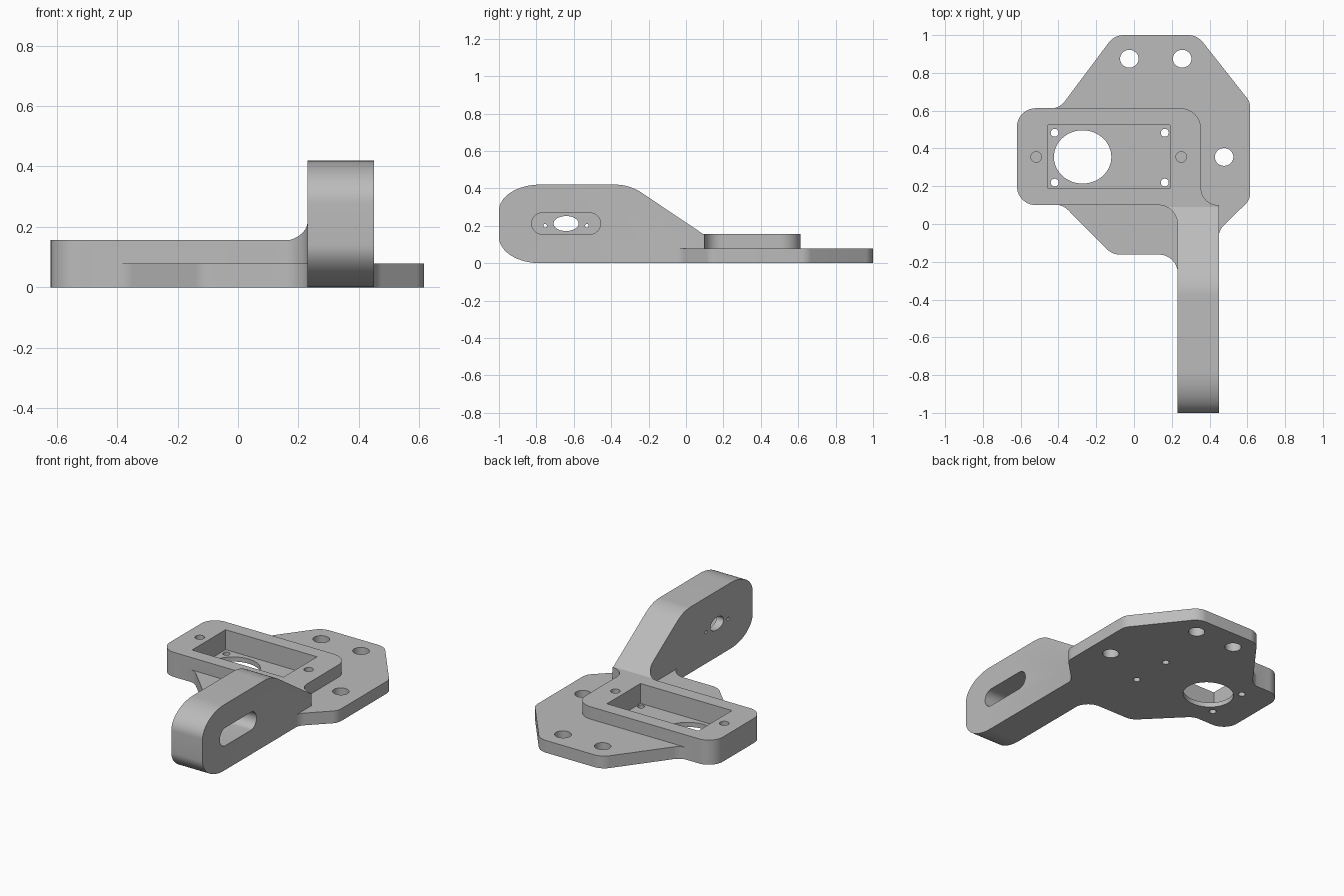
import bpy, bmesh, math
from mathutils import Vector

if "Cube" in bpy.data.objects:
    bpy.data.objects.remove(bpy.data.objects["Cube"])

grey = bpy.data.materials.new("plain grey")
grey.diffuse_color = (0.5, 0.5, 0.5, 1)
grey.use_nodes = True
grey.node_tree.nodes["Principled BSDF"].inputs["Base Color"].default_value = grey.diffuse_color


def rounded(corners, steps=12):
    """Replace each (x, y, radius) corner by a tangent arc."""
    out, n = [], len(corners)
    for i, (x, y, r) in enumerate(corners):
        p = Vector((x, y))
        if r == 0:
            out.append((x, y))
            continue
        a = (Vector(corners[i - 1][:2]) - p).normalized()
        b = (Vector(corners[(i + 1) % n][:2]) - p).normalized()
        half = a.angle(b) / 2
        c = p + (a + b).normalized() * (r / math.sin(half))
        start = p + a * (r / math.tan(half)) - c
        end = p + b * (r / math.tan(half)) - c
        sweep = math.atan2(start.x * end.y - start.y * end.x, start.dot(end))
        t0 = math.atan2(start.y, start.x)
        for k in range(steps + 1):
            t = t0 + sweep * k / steps
            out.append((c.x + r * math.cos(t), c.y + r * math.sin(t)))
    return out


def arc(cx, cy, rx, ry, a0=0, a1=360, steps=48):
    count = steps if abs(a1 - a0) == 360 else steps + 1
    angles = [math.radians(a0 + (a1 - a0) * k / steps) for k in range(count)]
    return [(cx + rx * math.cos(t), cy + ry * math.sin(t)) for t in angles]


def box(x0, x1, y0, y1, r=0):
    return rounded([(x0, y0, r), (x1, y0, r), (x1, y1, r), (x0, y1, r)])


def prism(name, pts, lo, hi, axis="z"):
    """Extrude a profile along z (points are x, y) or along x (points are y, z)."""
    bm = bmesh.new()
    place = (lambda u, v: (u, v, lo)) if axis == "z" else (lambda u, v: (lo, u, v))
    face = bm.faces.new([bm.verts.new(place(u, v)) for u, v in pts])
    res = bmesh.ops.extrude_face_region(bm, geom=[face])
    move = (0, 0, hi - lo) if axis == "z" else (hi - lo, 0, 0)
    bmesh.ops.translate(bm, vec=move,
                        verts=[g for g in res["geom"] if isinstance(g, bmesh.types.BMVert)])
    bmesh.ops.recalc_face_normals(bm, faces=bm.faces)
    me = bpy.data.meshes.new(name)
    bm.to_mesh(me)
    bm.free()
    me.materials.append(grey)
    ob = bpy.data.objects.new(name, me)
    bpy.context.collection.objects.link(ob)
    return ob


def combine(target, other, operation):
    mod = target.modifiers.new(operation, "BOOLEAN")
    mod.operation, mod.object, mod.solver = operation, other, "EXACT"
    bpy.context.view_layer.objects.active = target
    bpy.ops.object.modifier_apply(modifier=mod.name)
    bpy.data.objects.remove(other)


# Raised housing and arm: one plan outline, trimmed by the side profile
body = prism("mounting_bracket", rounded([
    (-0.62, 0.10, 0.10), (0.23, 0.10, 0.10), (0.23, -1.1, 0), (0.45, -1.1, 0),
    (0.45, 0.10, 0), (0.355, 0.10, 0.09), (0.355, 0.613, 0.11), (-0.62, 0.613, 0.10)]),
    -0.1, 0.6)
side = arc(-0.78, 0.14, 0.22, 0.14, 270, 180, 16) + arc(-0.78, 0.28, 0.22, 0.14, 180, 90, 16)
side += rounded([(-0.6, 0.42, 0), (-0.302, 0.42, 0.25), (0.09, 0.157, 0),
                 (0.8, 0.157, 0), (0.8, 0, 0)])
combine(body, prism("side_profile", side, -1, 1, "x"), "INTERSECT")

# Base plate
plate = prism("base_plate", rounded([
    (-0.5, 0.102, 0), (-0.377, 0.102, 0.10), (-0.115, -0.162, 0.10), (0.232, -0.162, 0.10),
    (0.232, -0.35, 0), (0.448, -0.35, 0), (0.448, -0.035, 0.09), (0.615, 0.13, 0.08),
    (0.615, 0.645, 0.08), (0.335, 1.0, 0.10), (-0.104, 1.0, 0.10), (-0.395, 0.611, 0.10),
    (-0.5, 0.611, 0)]), 0, 0.078)
combine(body, plate, "UNION")

# Rectangular pocket and the large opening in its floor
cutters = [prism("pocket", box(-0.455, 0.19, 0.187, 0.525), 0.03, 0.3),
           prism("opening", arc(-0.272, 0.355, 0.152, 0.141, steps=64), -0.1, 0.1)]
# Small through holes in the pocket floor
for x in (-0.42, 0.163):
    for y in (0.219, 0.483):
        cutters.append(prism("floor_hole", arc(x, y, 0.021, 0.021, steps=24), -0.1, 0.1))
# Blind screw holes on the housing rim
for x in (-0.518, 0.25):
    cutters.append(prism("rim_hole", arc(x, 0.355, 0.028, 0.028, steps=32), 0.04, 0.3))
# Mounting holes in the plate
for x, y in ((-0.025, 0.875), (0.255, 0.875), (0.477, 0.355)):
    cutters.append(prism("plate_hole", arc(x, y, 0.049, 0.047), -0.1, 0.3))
# Arm slot, shaft hole and two tiny holes
cutters.append(prism("arm_slot", box(-0.825, -0.457, 0.155, 0.269, 0.0565), 0.28, 0.6, "x"))
cutters.append(prism("shaft_hole", arc(-0.641, 0.212, 0.067, 0.04), 0.1, 0.4, "x"))
for y in (-0.753, -0.53):
    cutters.append(prism("arm_pin_hole", arc(y, 0.2, 0.01, 0.01, steps=16), 0.1, 0.4, "x"))
for cutter in cutters:
    combine(body, cutter, "DIFFERENCE")

bpy.ops.object.select_all(action="DESELECT")
body.select_set(True)
bpy.context.view_layer.objects.active = body
bpy.ops.object.shade_smooth_by_angle(angle=math.radians(25))
